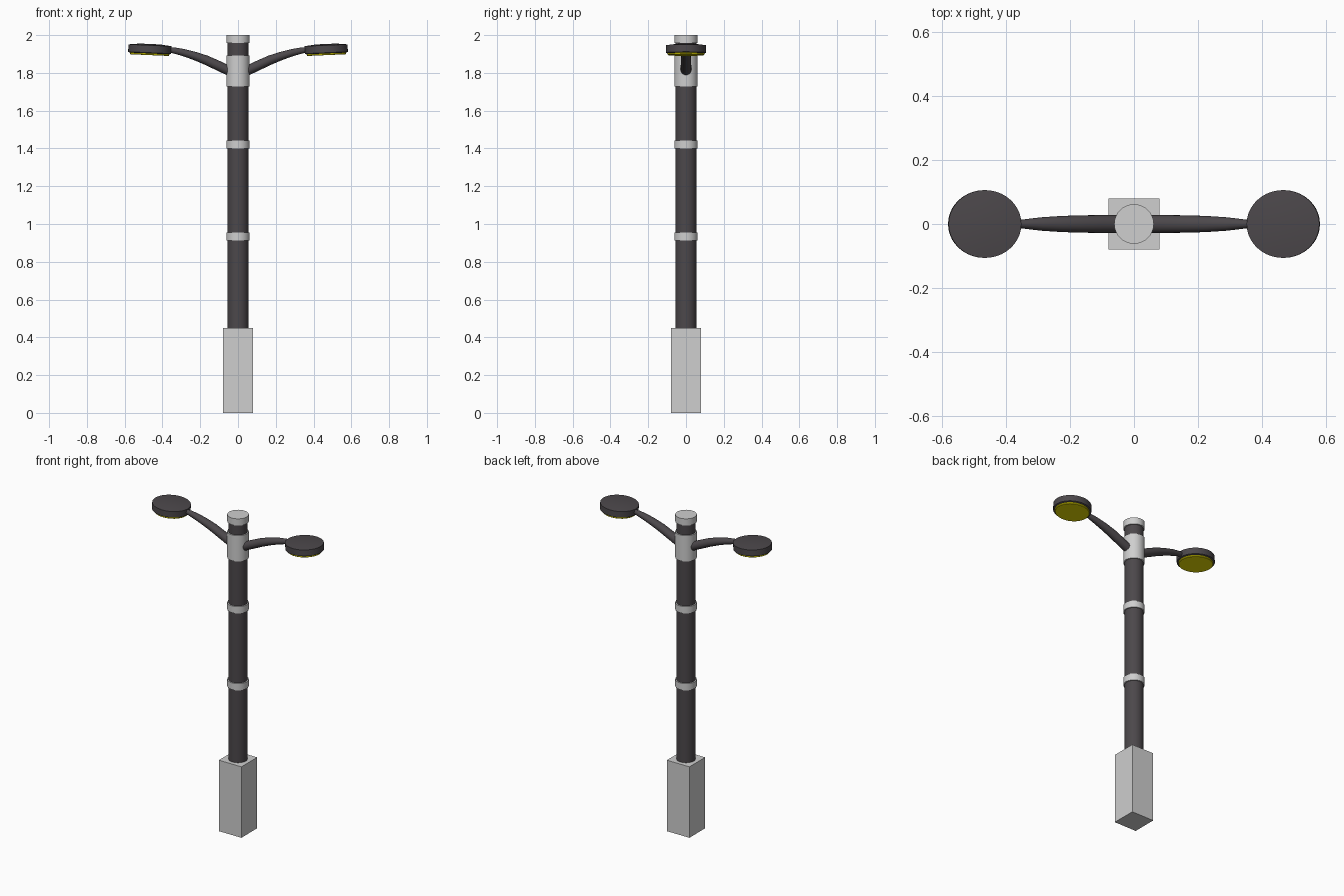
import bpy, bmesh, math
from mathutils import Matrix, Vector

if "Cube" in bpy.data.objects:
    bpy.data.objects.remove(bpy.data.objects["Cube"])


def material(name, rgb):
    m = bpy.data.materials.new(name)
    m.diffuse_color = (*rgb, 1)
    m.use_nodes = True
    m.node_tree.nodes["Principled BSDF"].inputs["Base Color"].default_value = m.diffuse_color
    return m


DARK = material("dark metal", (0.072, 0.064, 0.070))
GREY = material("light grey", (0.62, 0.62, 0.62))
YELLOW = material("lamp yellow", (0.80, 0.72, 0.0))


def finish(name, bm, mat, smooth=True):
    bmesh.ops.recalc_face_normals(bm, faces=bm.faces)
    me = bpy.data.meshes.new(name)
    bm.to_mesh(me)
    bm.free()
    me.materials.append(mat)
    ob = bpy.data.objects.new(name, me)
    bpy.context.collection.objects.link(ob)
    if smooth:
        bpy.ops.object.select_all(action='DESELECT')
        ob.select_set(True)
        bpy.context.view_layer.objects.active = ob
        bpy.ops.object.shade_smooth_by_angle(angle=math.radians(35))
    return ob


def loft(name, rings, mat, matrix=Matrix()):
    """Skin a list of closed rings of points and cap both ends."""
    bm = bmesh.new()
    rows = [[bm.verts.new(p) for p in ring] for ring in rings]
    n = len(rows[0])
    for a, b in zip(rows, rows[1:]):
        for i in range(n):
            j = (i + 1) % n
            bm.faces.new((a[i], a[j], b[j], b[i]))
    bm.faces.new(rows[0])
    bm.faces.new(rows[-1])
    bm.transform(matrix)
    return finish(name, bm, mat)


def turned(name, profile, mat, matrix=Matrix(), n=32):
    """Round part from (radius, height) pairs."""
    rings = [[(r * math.cos(math.tau * i / n), r * math.sin(math.tau * i / n), z)
              for i in range(n)] for r, z in profile]
    return loft(name, rings, mat, matrix)


# square base
bm = bmesh.new()
bmesh.ops.create_cube(bm, size=1, matrix=Matrix.Translation((0, 0, 0.225))
                      @ Matrix.Diagonal((0.158, 0.158, 0.45, 1)))
finish("base", bm, GREY, smooth=False)

# pole with its collars and cap
turned("pole", [(0.055, 0.44), (0.055, 1.97)], DARK)
for name, z0, z1 in (("lower_ring", 0.912, 0.955), ("upper_ring", 1.40, 1.443),
                     ("arm_collar", 1.729, 1.893), ("top_cap", 1.957, 2.0)):
    turned(name, [(0.062, z0), (0.062, z1)], GREY)

# arm stations: x, z, half width in y, half thickness
ARM = [(0.03, 1.803, 0.028, 0.026), (0.10, 1.836, 0.028, 0.026),
       (0.17, 1.868, 0.027, 0.025), (0.23, 1.890, 0.025, 0.022),
       (0.29, 1.908, 0.021, 0.019), (0.34, 1.919, 0.015, 0.016),
       (0.38, 1.925, 0.010, 0.012)]

for side, s in (("left", -1), ("right", 1)):
    # curved tapering arm
    rings = []
    for k, (x, z, w, t) in enumerate(ARM):
        a, b = ARM[max(k - 1, 0)], ARM[min(k + 1, len(ARM) - 1)]
        d = Vector((b[0] - a[0], b[1] - a[1])).normalized()
        ring = []
        for i in range(20):
            u = math.tau * i / 20
            h = t * math.sin(u)
            ring.append((s * (x - d.y * h), w * math.cos(u), z + d.x * h))
        rings.append(ring)
    loft(side + "_arm", rings, DARK)

    # lamp head, slightly oval and tipped up at the outer end
    place = (Matrix.Translation((s * 0.467, 0, 1.925))
             @ Matrix.Rotation(math.radians(-2.5 * s), 4, 'Y')
             @ Matrix.Diagonal((1.075, 1, 1, 1)))
    turned(side + "_lamp_head", [(0.098, -0.022), (0.106, -0.018), (0.106, 0.021),
                                 (0.050, 0.028)], DARK, place, 40)
    turned(side + "_lamp_glass", [(0.094, -0.031), (0.097, -0.028), (0.097, -0.015)],
           YELLOW, place, 40)
